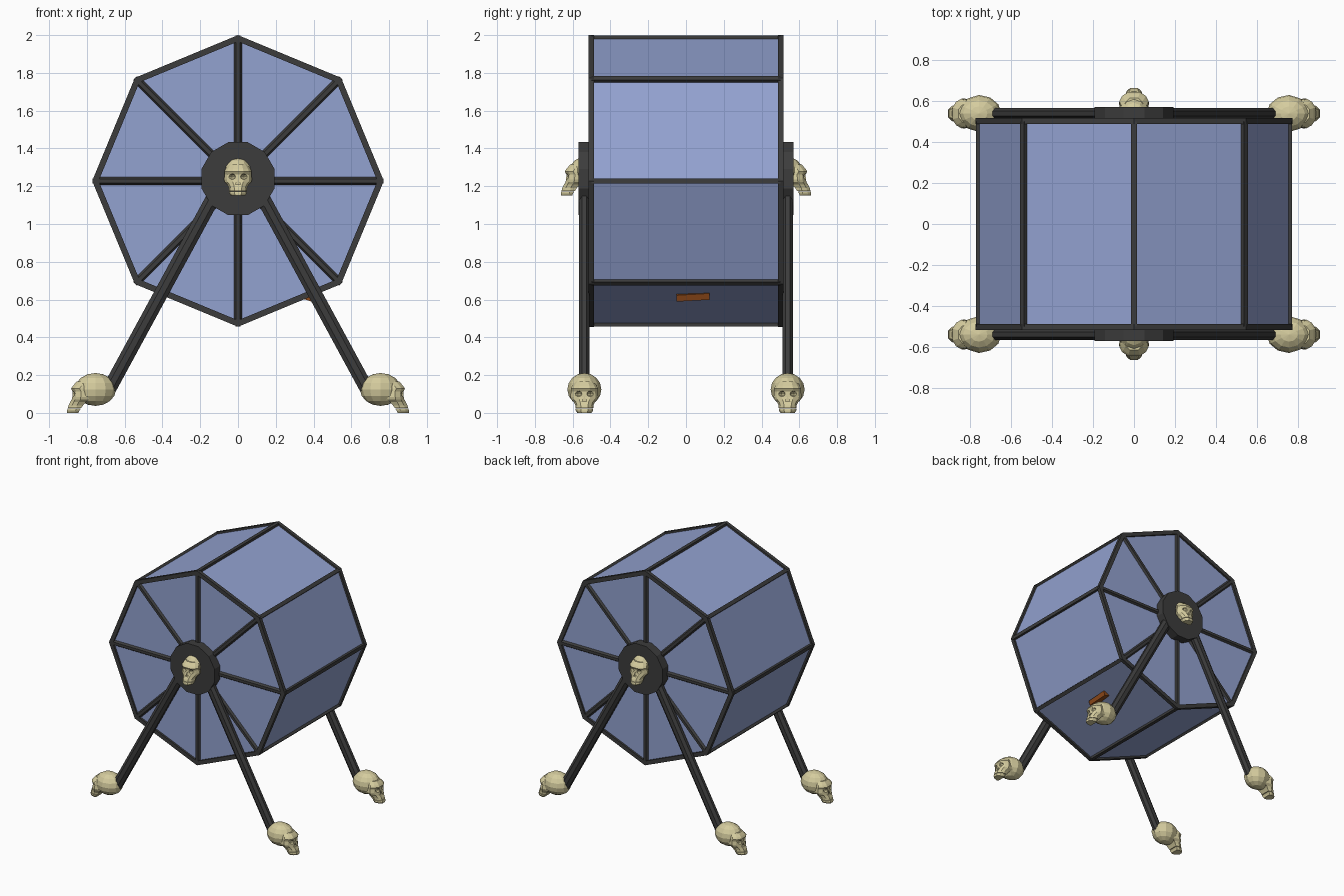
import bpy, bmesh, math
from mathutils import Matrix, Vector

if "Cube" in bpy.data.objects:
    bpy.data.objects.remove(bpy.data.objects["Cube"])

def mat(name, rgba):
    m = bpy.data.materials.new(name)
    m.diffuse_color = rgba
    m.use_nodes = True
    m.node_tree.nodes["Principled BSDF"].inputs["Base Color"].default_value = m.diffuse_color
    return m

IRON = mat("dark_iron", (0.045, 0.045, 0.045, 1))
GLASS = mat("blue_glass", (0.29, 0.36, 0.63, 0.8))
BONE = mat("bone", (0.66, 0.60, 0.34, 1))
RUST = mat("rust_paper", (0.28, 0.07, 0.01, 1))

def add(name, bm, material):
    bmesh.ops.recalc_face_normals(bm, faces=bm.faces)
    me = bpy.data.meshes.new(name)
    bm.to_mesh(me)
    bm.free()
    me.materials.append(material)
    ob = bpy.data.objects.new(name, me)
    bpy.context.collection.objects.link(ob)
    return ob

def bar(name, p, q, w, d, ref, sides=4, material=IRON):
    """Prism from p to q; d is its thickness along ref, w across it."""
    p, q = Vector(p), Vector(q)
    z = (q - p).normalized()
    y = Vector(ref).normalized()
    x = y.cross(z)
    rot = Matrix((x, y, z)).transposed().to_4x4()
    k = 1 / math.cos(math.pi / sides)
    bm = bmesh.new()
    bmesh.ops.create_cone(bm, cap_ends=True, segments=sides, radius1=k, radius2=k, depth=1,
                          matrix=Matrix.Rotation(math.pi / sides, 4, 'Z'))
    size = Matrix.Diagonal((w / 2, d / 2, (q - p).length, 1))
    bmesh.ops.transform(bm, matrix=Matrix.Translation((p + q) / 2) @ rot @ size, verts=bm.verts)
    return add(name, bm, material)

def loft(rings):
    """Closed solid through rings with equal point counts."""
    bm = bmesh.new()
    vs = [[bm.verts.new(c) for c in r] for r in rings]
    n = len(rings[0])
    for a, b in zip(vs, vs[1:]):
        for i in range(n):
            bm.faces.new((a[i], a[(i + 1) % n], b[(i + 1) % n], b[i]))
    bm.faces.new(vs[0])
    bm.faces.new(vs[-1])
    return bm

def ball(name, c, r, u=8, v=6):
    bm = bmesh.new()
    bmesh.ops.create_uvsphere(bm, u_segments=u, v_segments=v, radius=1,
                              matrix=Matrix.Translation(c) @ Matrix.Diagonal((*r, 1)))
    return add(name, bm, BONE)

CZ, R = 1.228, 0.772

def rim(radius, i, y):
    a = i * math.pi / 4
    return Vector((radius * math.cos(a), y, CZ + radius * math.sin(a)))

# Glass drum
add("glass_drum", loft([[rim(0.757, i, y) for i in range(8)] for y in (-0.5, 0.5)]), GLASS)

# Frame: lengthwise bars, end rims and spokes
for i in range(8):
    a, b = rim(R - 0.016, i, -0.5), rim(R - 0.016, i, 0.5)
    bar("length_bar", a, b, 0.028, 0.028, rim(1, i, 0) - Vector((0, 0, CZ)))
for s in (-1, 1):
    bm = bmesh.new()
    sets = [[bm.verts.new(rim(r, i, s * y)) for i in range(8)]
            for r, y in ((R, 0.487), (R, 0.515), (R - 0.034, 0.515), (R - 0.034, 0.487))]
    for k in range(4):
        a, b = sets[k], sets[(k + 1) % 4]
        for i in range(8):
            j = (i + 1) % 8
            bm.faces.new((a[i], a[j], b[j], b[i]))
    add("end_rim", bm, IRON)
    for i in range(8):
        bar("spoke", rim(0.1, i, s * 0.5), rim(R - 0.02, i, s * 0.5), 0.036, 0.03, (0, 1, 0), 6)

    # Hub disc and splayed legs
    bar("hub", (0, s * 0.5, 1.24), (0, s * 0.57, 1.24), 0.386, 0.386, (0, 0, 1), 12)
    for t in (-1, 1):
        bar("leg", (t * 0.115, s * 0.538, 1.17), (t * 0.68, s * 0.538, 0.13),
            0.074, 0.055, (0, 1, 0), 8)

# Paper slip poking through a lower panel
bar("paper_slip", (0.36, -0.05, 0.617), (0.36, 0.125, 0.627), 0.075, 0.035,
    (0.3, 0, 0.95), material=RUST)

# Skull, facing +x: cranium joined to a lofted face
skull = ball("skull", (-0.02, 0, 0.124), (0.109, 0.09, 0.087), 12, 8)
for v in skull.data.vertices:
    if v.co.x > 0:
        v.co.y *= 1 - 1.8 * v.co.x

def face_ring(z, f, b, w):
    half = [(f, 0.4 * w), (f - 0.018, 0.8 * w), (f - 0.045, w), (b, 0.85 * w)]
    return [(x, y, z) for x, y in half] + [(x, -y, z) for x, y in reversed(half)]

face = add("skull_face", loft([face_ring(*r) for r in (
    (0.0, 0.129, 0.07, 0.038), (0.012, 0.13, 0.065, 0.046), (0.04, 0.122, 0.045, 0.048),
    (0.058, 0.113, 0.03, 0.056), (0.072, 0.105, 0.0, 0.07), (0.085, 0.102, 0.0, 0.074),
    (0.112, 0.1, 0.01, 0.071), (0.128, 0.109, 0.01, 0.072), (0.142, 0.1, 0.01, 0.066),
    (0.165, 0.08, 0.01, 0.05))]), BONE)

# Eye sockets, nose hole and mouth slit cut out of the face
cuts = [ball("eye_cutter", (0.115, s * 0.033, 0.101), (0.036, 0.024, 0.017)) for s in (-1, 1)]
cuts.append(add("nose_cutter", loft([[(x, -0.013, 0.06), (x, 0.013, 0.06), (x, 0, 0.09)]
                                     for x in (0.097, 0.15)]), BONE))
cuts.append(bar("mouth_cutter", (0.105, -0.06, 0.024), (0.105, 0.06, 0.024), 0.004, 0.1, (1, 0, 0)))
for ob, op in [(face, 'UNION')] + [(c, 'DIFFERENCE') for c in cuts]:
    m = skull.modifiers.new(op, 'BOOLEAN')
    m.object, m.operation, m.solver = ob, op, 'EXACT'
bpy.context.view_layer.update()
mesh = bpy.data.meshes.new_from_object(skull.evaluated_get(bpy.context.evaluated_depsgraph_get()))
for ob in [skull, face] + cuts:
    bpy.data.objects.remove(ob)

def place_skull(name, loc, turn):
    ob = bpy.data.objects.new(name, mesh)
    ob.location = loc
    ob.rotation_euler.z = turn
    bpy.context.collection.objects.link(ob)

# Four skull feet and two hub skulls
for s in (-1, 1):
    for t in (-1, 1):
        place_skull("skull_foot", (t * 0.775, s * 0.538, 0), 0 if t > 0 else math.pi)
    place_skull("hub_skull", (0, s * 0.533, 1.15), s * math.pi / 2)
